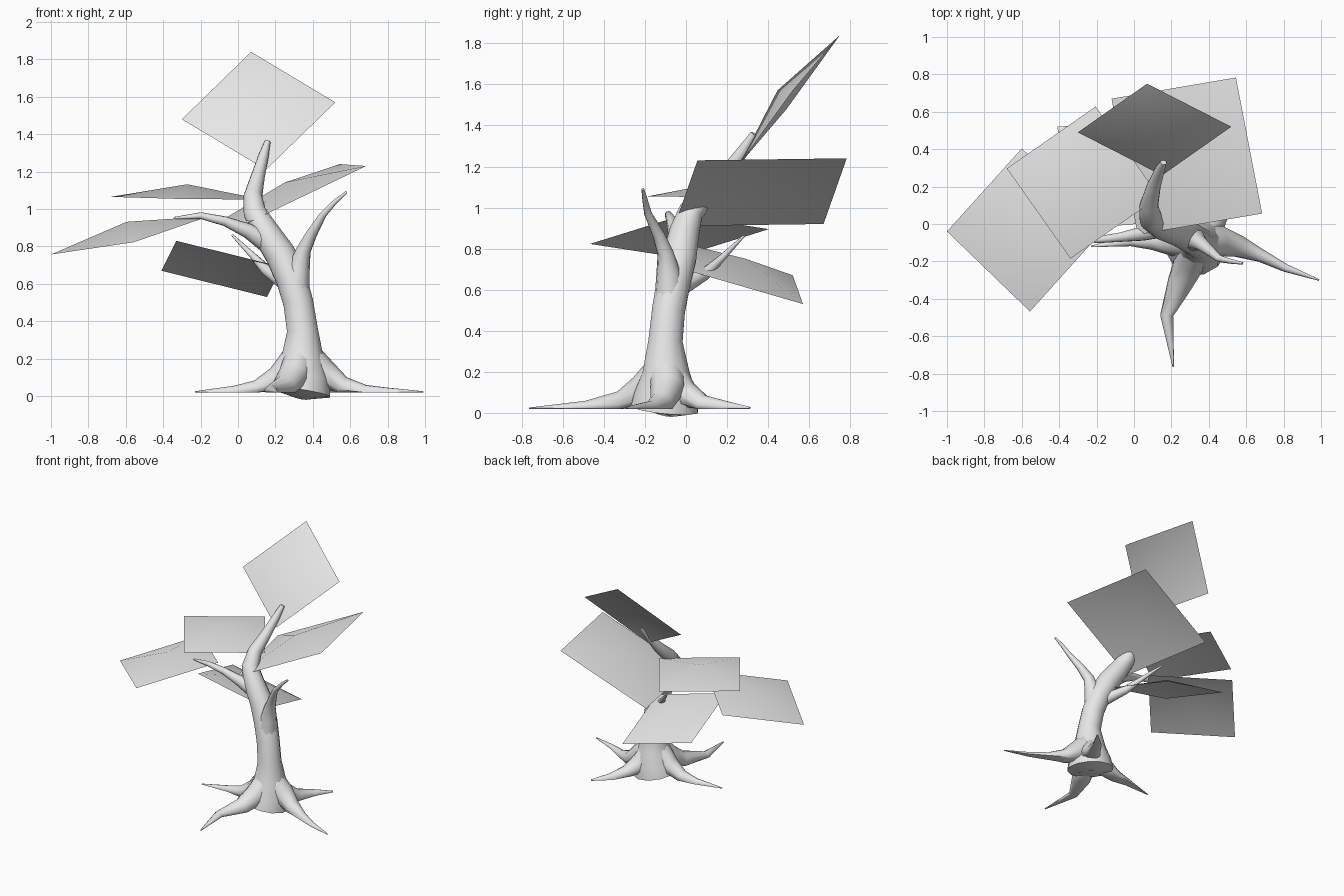
import bpy, bmesh, math
from mathutils import Vector

if "Cube" in bpy.data.objects:
    bpy.data.objects.remove(bpy.data.objects["Cube"])

GROUND = 0.02
grey = bpy.data.materials.new("plain_grey")
grey.diffuse_color = (0.8, 0.8, 0.8, 1)
grey.use_nodes = True
grey.node_tree.nodes["Principled BSDF"].inputs["Base Color"].default_value = grey.diffuse_color


def finish(name, bm, smooth_angle):
    mesh = bpy.data.meshes.new(name)
    bm.to_mesh(mesh)
    bm.free()
    obj = bpy.data.objects.new(name, mesh)
    bpy.context.collection.objects.link(obj)
    mesh.materials.append(grey)
    bpy.ops.object.select_all(action='DESELECT')
    obj.select_set(True)
    bpy.context.view_layer.objects.active = obj
    bpy.ops.object.shade_smooth_by_angle(angle=math.radians(smooth_angle))
    return obj


def limb(name, path, sides=10, floor=None):
    """Tapered tube through (x, y, z, radius) points, flattened at the floor."""
    bm = bmesh.new()
    pts = [Vector(p[:3]) for p in path]
    rings, last, side = [], None, None
    for i, p in enumerate(pts):
        t = (pts[min(i + 1, len(pts) - 1)] - pts[max(i - 1, 0)]).normalized()
        if side is None:
            side = t.orthogonal().normalized()
        else:
            side = last.rotation_difference(t) @ side
        last = t
        up = t.cross(side)
        ring = []
        for k in range(sides):
            a = 2 * math.pi * k / sides
            v = p + (side * math.cos(a) + up * math.sin(a)) * path[i][3]
            if floor is not None:
                v.z = max(v.z, floor)
            ring.append(bm.verts.new(v))
        rings.append(ring)
    for a, b in zip(rings, rings[1:]):
        for k in range(sides):
            j = (k + 1) % sides
            bm.faces.new((a[k], a[j], b[j], b[k]))
    bm.faces.new(rings[0][::-1])
    bm.faces.new(rings[-1])
    bmesh.ops.recalc_face_normals(bm, faces=bm.faces)
    return finish(name, bm, 60)


def leaf_card(name, a, b, c, rise=0.075):
    """Parallelogram with corners a, b, c (b between a and c), centre pushed up."""
    a, b, c = Vector(a), Vector(b), Vector(c)
    corners = [a, b, c, a + c - b]
    n = (b - a).cross(c - b).normalized()
    if n.z < 0:
        corners.reverse()
        n = -n
    bm = bmesh.new()
    vs = [bm.verts.new(p) for p in corners]
    mid = bm.verts.new((a + c) / 2 + n * rise)
    for i in range(4):
        bm.faces.new((vs[i], vs[(i + 1) % 4], mid))
    return finish(name, bm, 60)


# Trunk, sweeping left and then back into the top branch
limb("trunk", [
    (.325, -.11, .0, .06), (.33, -.105, .02, .17), (.34, -.10, .10, .155),
    (.345, -.097, .2, .118), (.345, -.10, .35, .086), (.322, -.085, .5, .083),
    (.285, -.062, .63, .085), (.225, -.03, .76, .084), (.145, -.008, .88, .075),
    (.09, .025, .98, .062), (.08, .10, 1.07, .05), (.105, .20, 1.17, .038),
    (.135, .28, 1.28, .028), (.158, .33, 1.36, .016)], 12)

# Branches
limb("right_branch", [
    (.31, -.08, .55, .075), (.325, -.085, .68, .06), (.35, -.10, .78, .04),
    (.395, -.135, .87, .03), (.455, -.185, .97, .019), (.52, -.20, 1.04, .013),
    (.58, -.21, 1.09, .007)])
limb("left_branch", [
    (.14, -.02, .83, .055), (.05, -.05, .885, .04), (-.07, -.07, .935, .026),
    (-.2, -.085, .965, .018), (-.34, -.06, .952, .006)])
limb("back_twig", [
    (.25, -.03, .61, .045), (.15, .09, .675, .03), (.08, .17, .75, .018),
    (-.03, .28, .86, .006)])

# Roots spreading over the ground
roots = {
    "front_root": [(.335, -.11, .22, .08), (.30, -.2, .11, .085),
                   (.25, -.31, .04, .07), (.175, -.49, .025, .035),
                   (.21, -.765, .022, .004)],
    "right_root": [(.35, -.1, .22, .09), (.45, -.09, .12, .085),
                   (.56, -.12, .045, .06), (.68, -.17, .025, .035),
                   (.81, -.235, .022, .022), (.99, -.30, .022, .004)],
    "left_root": [(.33, -.1, .22, .085), (.22, -.1, .09, .075),
                  (.10, -.09, .035, .05), (-.02, -.09, .025, .03),
                  (-.23, -.12, .022, .004)],
    "back_root": [(.345, -.09, .22, .08), (.40, -.02, .09, .08),
                  (.46, .08, .035, .055), (.52, .2, .025, .033),
                  (.61, .31, .024, .006)],
}
for name, path in roots.items():
    limb(name, path, 10, GROUND)

# Leaf cards
leaf_card("top_leaf_card", (.52, .52, 1.57), (.07, .75, 1.84), (-.30, .49, 1.48))
leaf_card("right_leaf_card", (.685, .056, 1.23), (.545, .783, 1.24), (-.12, .67, .92))
leaf_card("upper_left_leaf_card", (-.205, .628, 1.06), (-.68, .297, 1.065), (-.34, -.185, 1.055))
leaf_card("left_leaf_card", (-.6, .404, .895), (-1.0, -.04, .757), (-.556, -.468, .823))
leaf_card("back_leaf_card", (-.33, -.03, .83), (-.41, .52, .67), (.155, .57, .53))
